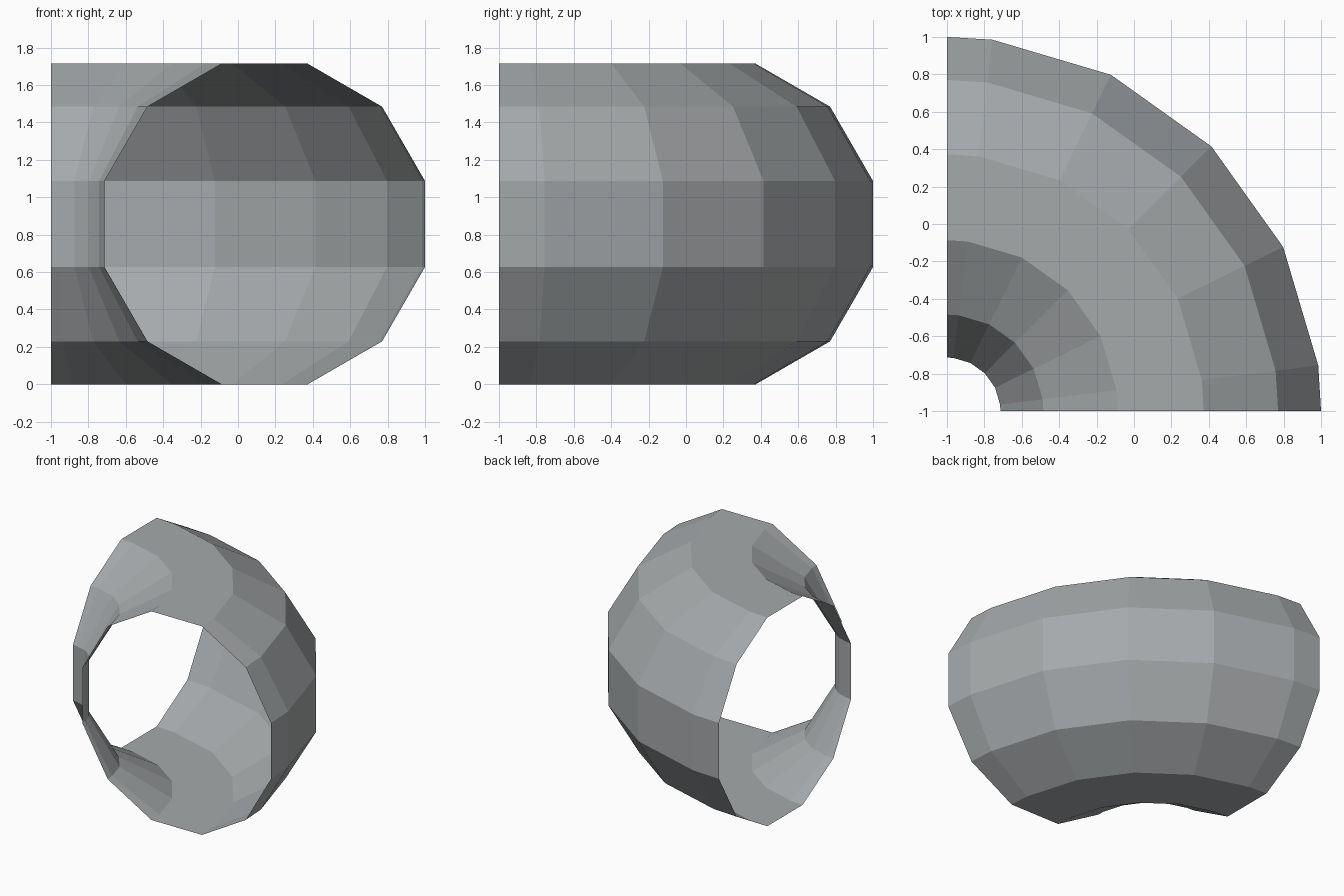
import bpy, bmesh, math

if "Cube" in bpy.data.objects:
    bpy.data.objects.remove(bpy.data.objects["Cube"])

# Single flat grey
grey = bpy.data.materials.new("grey")
grey.diffuse_color = (0.38, 0.40, 0.41, 1)
grey.use_nodes = True
grey.node_tree.nodes["Principled BSDF"].inputs["Base Color"].default_value = grey.diffuse_color

SIDES = 12
BEND_RADIUS = 1.143           # pivot to pipe centre line
HALF = 0.857                  # half the height across flats
PIPE_RADIUS = HALF / math.cos(math.pi / SIDES)
PIVOT = (-1, -1)
STATIONS = [0, 7, 26, 45, 64, 83, 90]   # bend angles of the rings

# Open quarter-bend pipe: twelve-sided rings swept about the vertical pivot
bm = bmesh.new()
rings = []
for deg in STATIONS:
    a = math.radians(deg)
    ring = []
    for i in range(SIDES):
        t = 2 * math.pi * (i + 0.5) / SIDES
        r = BEND_RADIUS + PIPE_RADIUS * math.cos(t)
        ring.append(bm.verts.new((PIVOT[0] + r * math.cos(a),
                                  PIVOT[1] + r * math.sin(a),
                                  HALF + PIPE_RADIUS * math.sin(t))))
    rings.append(ring)
for r0, r1 in zip(rings, rings[1:]):
    for i in range(SIDES):
        j = (i + 1) % SIDES
        bm.faces.new((r0[i], r1[i], r1[j], r0[j]))

# Make sure the outside of the pipe faces outwards
bm.normal_update()
outer = max(bm.faces, key=lambda f: f.calc_center_median().xy.length_squared
            if f.calc_center_median().x > 0 and f.calc_center_median().y > 0 else 0)
if outer.normal.x + outer.normal.y < 0:
    bmesh.ops.reverse_faces(bm, faces=bm.faces[:])

mesh = bpy.data.meshes.new("pipe_bend")
bm.to_mesh(mesh)
bm.free()
mesh.materials.append(grey)
bpy.context.collection.objects.link(bpy.data.objects.new("pipe_bend", mesh))
